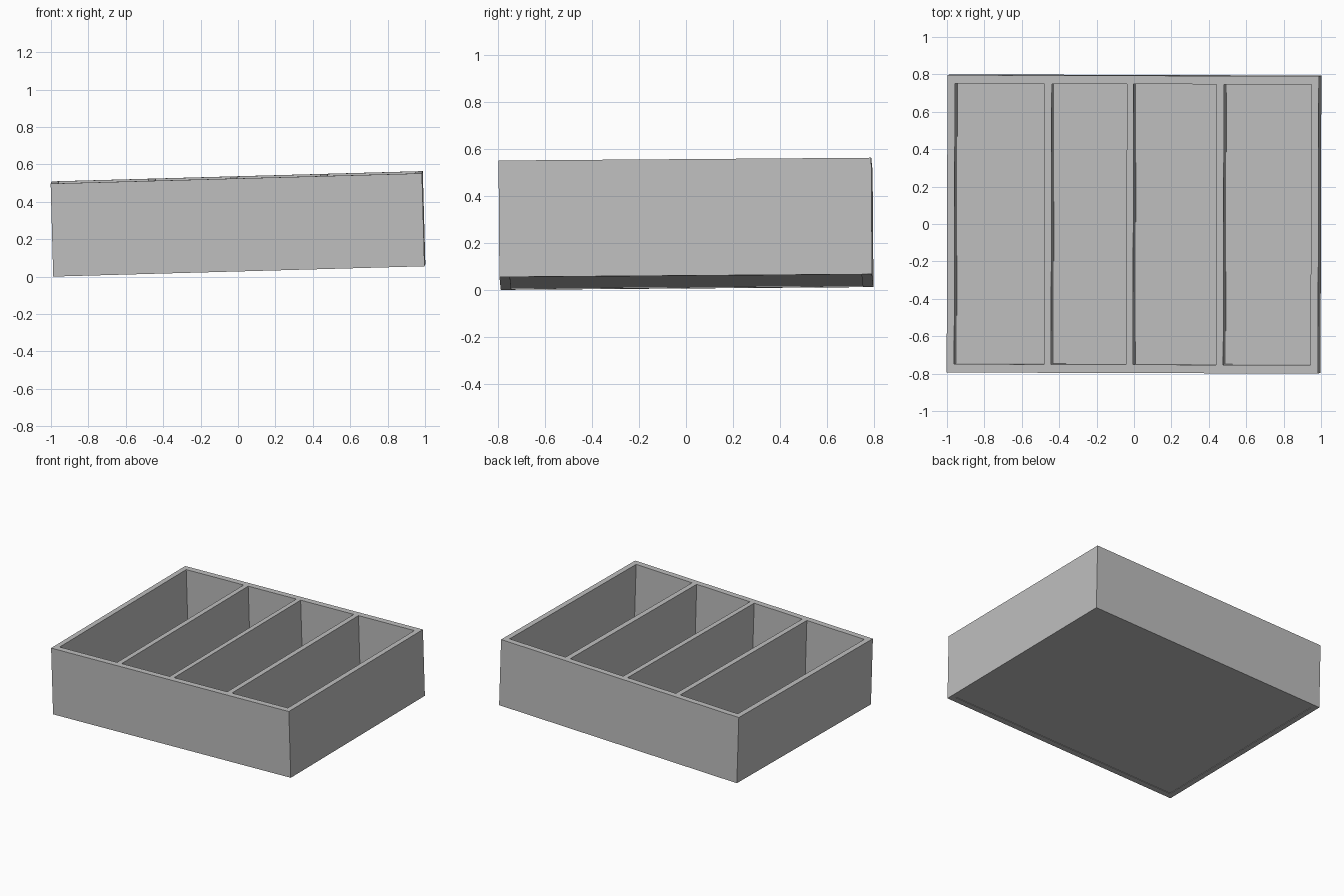
import bpy
from mathutils import Matrix, Vector

if "Cube" in bpy.data.objects:
    bpy.data.objects.remove(bpy.data.objects["Cube"])

L, W, H = 1.986, 1.59, 0.497          # outer size of the tray
IN_X, IN_Y = 0.953, 0.75              # inner faces of the outer walls
FLOOR = 0.02

grey = bpy.data.materials.new("light grey")
grey.diffuse_color = (0.52, 0.52, 0.52, 1)
grey.use_nodes = True
grey.node_tree.nodes["Principled BSDF"].inputs["Base Color"].default_value = grey.diffuse_color


def box(name, x0, x1, y0, y1, z0, z1):
    bpy.ops.mesh.primitive_cube_add(size=1)
    ob = bpy.context.object
    ob.name = name
    size = Vector((x1 - x0, y1 - y0, z1 - z0))
    mid = Vector((x0 + x1, y0 + y1, z0 + z1)) / 2
    ob.data.transform(Matrix.Translation(mid) @ Matrix.Diagonal((*size, 1)))
    return ob


# Solid tray block
tray = box("divided_tray", -L / 2, L / 2, -W / 2, W / 2, 0, H)
tray.data.materials.append(grey)

# Four compartments, separated by three dividers, and a shallow recess below
bays = [(-IN_X, -0.473), (-0.435, -0.033), (0.003, 0.447), (0.486, IN_X)]
cutters = [box("compartment_cutter", a, b, -IN_Y, IN_Y, FLOOR, H + 0.1) for a, b in bays]
cutters.append(box("underside_cutter", -IN_X, IN_X, -IN_Y, IN_Y, -0.1, 0.004))
bpy.context.view_layer.objects.active = tray
for c in cutters:
    m = tray.modifiers.new("cut", 'BOOLEAN')
    m.operation, m.solver, m.object = 'DIFFERENCE', 'EXACT', c
    bpy.ops.object.modifier_apply(modifier=m.name)
for c in cutters:
    bpy.data.objects.remove(c, do_unlink=True)

# Slight tilt: right side and back raised, small turn about the vertical
rot = (Matrix.Rotation(-0.003, 4, 'Z') @ Matrix.Rotation(-0.0277, 4, 'Y')
       @ Matrix.Rotation(0.0075, 4, 'X'))
tray.data.transform(rot)
lo = [min(v.co[i] for v in tray.data.vertices) for i in range(3)]
hi = [max(v.co[i] for v in tray.data.vertices) for i in range(3)]
tray.data.transform(Matrix.Translation((-(lo[0] + hi[0]) / 2, -(lo[1] + hi[1]) / 2, -lo[2])))
